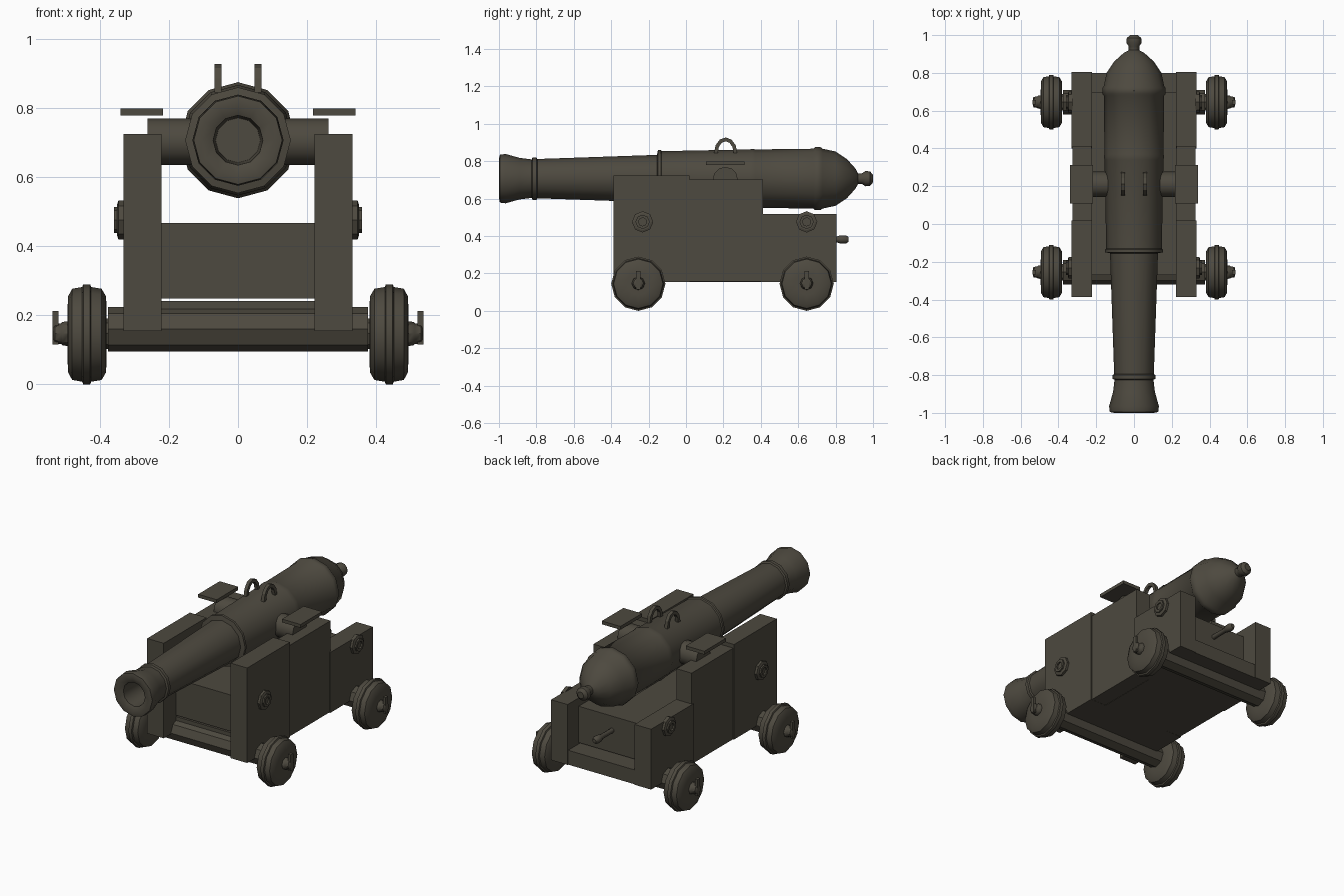
import bpy, bmesh, math
from mathutils import Matrix, Vector

if "Cube" in bpy.data.objects:
    bpy.data.objects.remove(bpy.data.objects["Cube"])

iron = bpy.data.materials.new("dark_olive_brown")
iron.diffuse_color = (0.075, 0.067, 0.050, 1)
iron.use_nodes = True
iron.node_tree.nodes["Principled BSDF"].inputs["Base Color"].default_value = iron.diffuse_color


def finish(name, bm, smooth=None):
    bmesh.ops.recalc_face_normals(bm, faces=bm.faces)
    me = bpy.data.meshes.new(name)
    bm.to_mesh(me)
    bm.free()
    me.materials.append(iron)
    ob = bpy.data.objects.new(name, me)
    bpy.context.collection.objects.link(ob)
    if smooth:
        bpy.ops.object.select_all(action='DESELECT')
        ob.select_set(True)
        bpy.context.view_layer.objects.active = ob
        bpy.ops.object.shade_smooth_by_angle(angle=math.radians(smooth))
    return ob


def lathe(name, profile, centre, axis, sides=12, smooth=None):
    """Revolve (position, radius) points about an axis; radius 0 closes to a point."""
    bm = bmesh.new()
    a = Vector(axis)
    up = Vector((0, 0, 1))
    side = a.cross(up)
    rings = []
    for pos, r in profile:
        c = Vector(centre) + a * pos
        if r == 0:
            rings.append([bm.verts.new(c)])
        else:
            rings.append([bm.verts.new(c + r * (side * math.sin(t) - up * math.cos(t)))
                          for t in (math.tau * i / sides for i in range(sides))])
    for p, q in zip(rings, rings[1:]):
        for i in range(sides):
            j = (i + 1) % sides
            if len(p) == 1:
                bm.faces.new((p[0], q[i], q[j]))
            elif len(q) == 1:
                bm.faces.new((p[i], p[j], q[0]))
            else:
                bm.faces.new((p[i], p[j], q[j], q[i]))
    for ring in (rings[0], rings[-1]):
        if len(ring) > 1:
            bm.faces.new(ring)
    return finish(name, bm, smooth)


def box(name, lo, hi):
    lo, hi = Vector(lo), Vector(hi)
    bm = bmesh.new()
    bmesh.ops.create_cube(bm, size=1, matrix=Matrix.Translation((lo + hi) / 2)
                          @ Matrix.Diagonal((*(hi - lo), 1)))
    return finish(name, bm)


def arch(name, centre, radius, height, thick, sweep, segs, closed=False):
    """Square-section bent bar in the y-z plane."""
    bm = bmesh.new()
    rings = []
    for i in range(segs if closed else segs + 1):
        t = sweep * i / segs
        d = Vector((0, math.cos(t), math.sin(t)))
        ring = []
        for dx, dr in ((-1, -1), (1, -1), (1, 1), (-1, 1)):
            k = dr * thick
            ring.append(bm.verts.new(Vector(centre) + Vector(
                (dx * thick, d.y * (radius + k), d.z * (height + k)))))
        rings.append(ring)
    n = len(rings)
    for i in range(n if closed else n - 1):
        p, q = rings[i], rings[(i + 1) % n]
        for k in range(4):
            m = (k + 1) % 4
            bm.faces.new((p[k], p[m], q[m], q[k]))
    return finish(name, bm)


# Barrel with bore, muzzle swell, reinforcing rings and cascabel knob
ZB = 0.707
lathe("barrel", [
    (-0.80, 0), (-0.80, 0.065), (-0.985, 0.072), (-1.0, 0.105), (-0.995, 0.128),
    (-0.965, 0.132), (-0.89, 0.111), (-0.825, 0.103), (-0.82, 0.114), (-0.80, 0.114),
    (-0.795, 0.105), (-0.155, 0.127), (-0.15, 0.153), (-0.135, 0.153), (-0.13, 0.147),
    (0.34, 0.156), (0.355, 0.160), (0.37, 0.156), (0.68, 0.160), (0.69, 0.168),
    (0.72, 0.168), (0.73, 0.160), (0.80, 0.145), (0.86, 0.105), (0.905, 0.055),
    (0.92, 0.028), (0.94, 0.028), (0.96, 0.041), (0.985, 0.038), (1.0, 0.020)],
    (0, 0, ZB), (0, 1, 0), 12, 40)

# Trunnions and vent
lathe("trunnions", [(-0.262, 0.067), (0.262, 0.067)], (0, 0.21, 0.703), (1, 0, 0), 12, 40)
lathe("vent", [(0, 0.022), (0.025, 0.008)], (0, 0.705, 0.855), (0, 0, 1) and (0, 1, 0), 4)

# Carriage floor, bed and bed handle
box("carriage_floor", (-0.225, -0.27, 0.155), (0.225, 0.80, 0.241))
box("carriage_bed", (-0.225, -0.27, 0.249), (0.225, 0.70, 0.467))
lathe("bed_handle", [(0.69, 0.014), (0.80, 0.014), (0.825, 0.022), (0.855, 0.022), (0.87, 0.012)],
      (0, 0, 0.382), (0, 1, 0), 8, 50)

# Axles
for label, y in (("front", -0.255), ("rear", 0.645)):
    lathe(label + "_axle", [(-0.376, 0.064), (0.376, 0.064)], (0, y, 0.16),
          (1, 0, 0), 8).rotation_euler = (0, 0, 0)

for s, hand in ((-1, "left"), (1, "right")):
    def side_box(name, x0, x1, y0, y1, z0, z1):
        box(hand + "_" + name, (min(s * x0, s * x1), y0, z0), (max(s * x0, s * x1), y1, z1))

    # Stepped cheeks
    side_box("front_cheek", 0.222, 0.332, -0.387, 0.018, 0.155, 0.725)
    side_box("middle_cheek", 0.226, 0.326, 0.010, 0.412, 0.156, 0.702)
    side_box("rear_cheek", 0.222, 0.332, 0.400, 0.805, 0.155, 0.517)

    # Trunnion cap plate
    side_box("cap_plate", 0.217, 0.340, 0.108, 0.312, 0.779, 0.799)

    # Lifting handle on the barrel
    arch(hand + "_lifting_handle", (s * 0.058, 0.212, 0.845), 0.052, 0.072, 0.010, math.pi, 6)

    for label, y in (("front", -0.255), ("rear", 0.645)):
        # Wheel with raised tyre band, hub and linchpin
        part = hand + "_" + label
        lathe(part + "_wheel", [
            (0.380, 0.060), (0.382, 0.110), (0.395, 0.132), (0.425, 0.137), (0.428, 0.145),
            (0.448, 0.145), (0.451, 0.137), (0.480, 0.132), (0.492, 0.110), (0.494, 0.060)],
            (0, y, 0.145), (s, 0, 0), 12, 35)
        lathe(part + "_hub", [(0.370, 0.045), (0.490, 0.036), (0.508, 0.034),
                              (0.512, 0.030), (0.530, 0.028), (0.536, 0.020)],
              (0, y, 0.147), (s, 0, 0), 8, 40)
        side_box(label + "_linchpin", 0.520, 0.537, y - 0.012, y + 0.012, 0.115, 0.213)

    for label, y in (("front", -0.232), ("rear", 0.645)):
        # Ring bolt on the cheek
        part = hand + "_" + label
        lathe(part + "_bolt_plate", [(0.325, 0.057), (0.346, 0.057), (0.350, 0.045)],
              (0, y, 0.476), (s, 0, 0), 8)
        arch(part + "_bolt_ring", (s * 0.351, y, 0.476), 0.030, 0.030, 0.008,
             math.tau, 8, closed=True)
